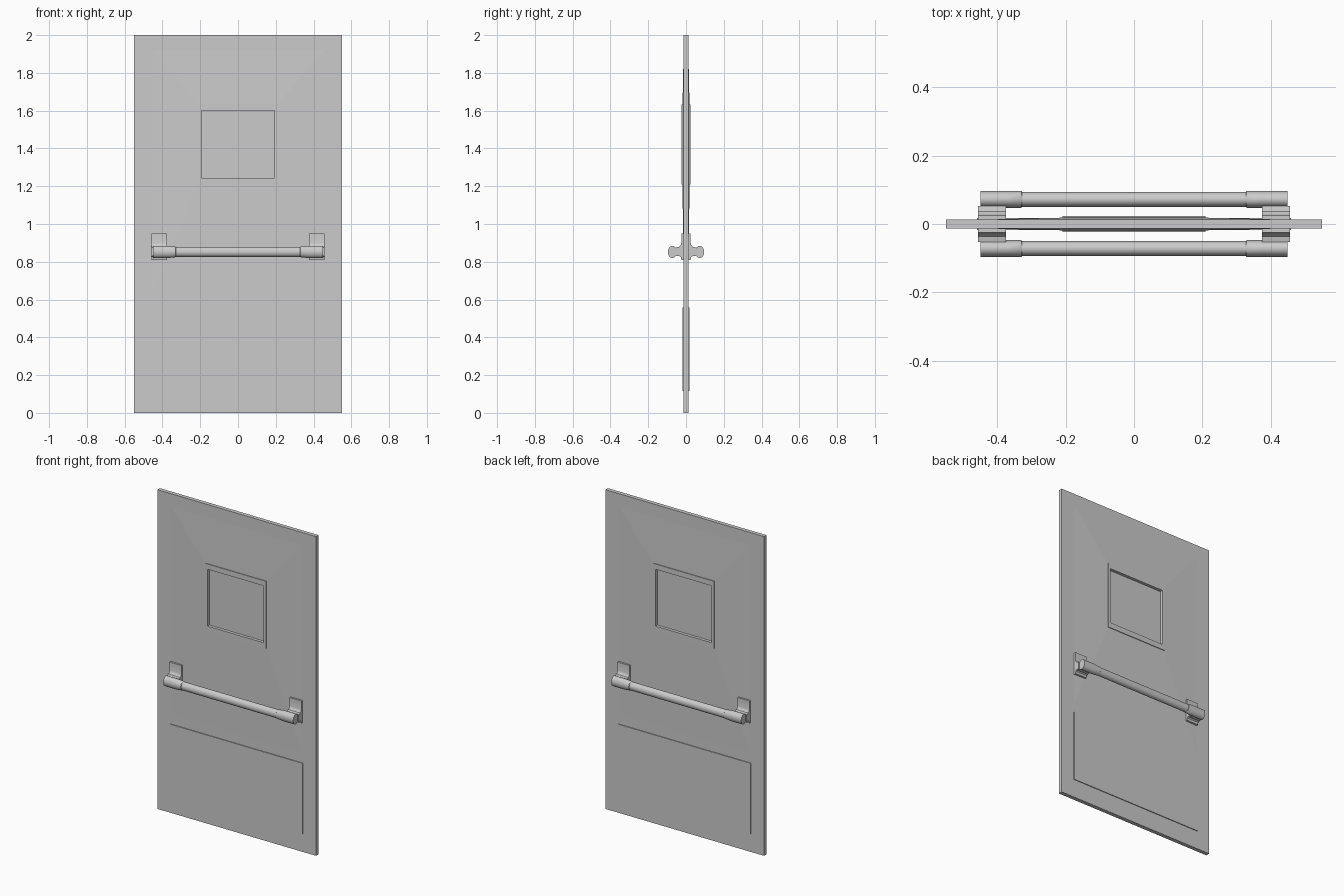
import bpy, bmesh, math

if "Cube" in bpy.data.objects:
    bpy.data.objects.remove(bpy.data.objects["Cube"])


def finish(name, bm, angle=None):
    bmesh.ops.recalc_face_normals(bm, faces=bm.faces)
    mesh = bpy.data.meshes.new(name)
    bm.to_mesh(mesh)
    bm.free()
    obj = bpy.data.objects.new(name, mesh)
    bpy.context.collection.objects.link(obj)
    if angle:
        bpy.context.view_layer.objects.active = obj
        obj.select_set(True)
        bpy.ops.object.shade_smooth_by_angle(angle=math.radians(angle))
        obj.select_set(False)
    return obj


def skin(bm, loops, cap_start=True, cap_end=True):
    rings = [[bm.verts.new(p) for p in loop] for loop in loops]
    for a, b in zip(rings, rings[1:]):
        n = len(a)
        for i in range(n):
            bm.faces.new((a[i], a[(i + 1) % n], b[(i + 1) % n], b[i]))
    if cap_start:
        bm.faces.new(rings[0])
    if cap_end:
        bm.faces.new(rings[-1])


def rect(x, z0, z1, y):
    return [(-x, y, z0), (x, y, z0), (x, y, z1), (-x, y, z1)]


# Door leaf: nested rectangles from the pane out to the rim, on both faces
# (half width, bottom, top, depth)
steps = [
    (0.194, 1.244, 1.60, 0.004),    # window pane
    (0.194, 1.244, 1.60, 0.023),    # window reveal
    (0.21, 1.21, 1.633, 0.023),     # window frame face
    (0.21, 1.21, 1.633, 0.0185),    # window frame edge
    (0.455, 0.62, 1.92, 0.0125),    # shallow raised field
    (0.55, 0.0, 2.0, 0.0125),       # leaf rim
]
bm = bmesh.new()
front = [rect(x, a, b, -y) for x, a, b, y in steps]
back = [rect(x, a, b, y) for x, a, b, y in reversed(steps)]
skin(bm, front + back)
finish("door_leaf", bm)

# Bar sections along x: (x, y radius, z radius)
bar = [(0.45, 0.0245, 0.032), (0.37, 0.0245, 0.032), (0.33, 0.0245, 0.0275),
       (0.328, 0.022, 0.026)]
bar = bar + [(-x, a, b) for x, a, b in reversed(bar)]

# Bracket side profile: (distance from door centre, height)
bracket = [(0.0, 0.95), (0.025, 0.95), (0.025, 0.90), (0.028, 0.888),
           (0.036, 0.879), (0.052, 0.876), (0.052, 0.83), (0.034, 0.83),
           (0.027, 0.824), (0.025, 0.81), (0.0, 0.81)]

for side, label in ((-1, "front"), (1, "back")):
    # Kick plate
    bm = bmesh.new()
    skin(bm, [rect(0.46, 0.115, 0.557, side * 0.010),
              rect(0.46, 0.115, 0.557, side * 0.0175)])
    finish("kick_plate_" + label, bm)

    # Push bar with thicker end sleeves
    bm = bmesh.new()
    n = 32
    skin(bm, [[(x, side * 0.072 + ry * math.cos(2 * math.pi * i / n),
                0.852 + rz * math.sin(2 * math.pi * i / n)) for i in range(n)]
              for x, ry, rz in bar])
    finish("push_bar_" + label, bm, 35)

    # Wall brackets at both ends
    for end, hand in ((-1, "left"), (1, "right")):
        bm = bmesh.new()
        skin(bm, [[(end * x, side * y, z) for y, z in bracket]
                  for x in (0.375, 0.457)])
        finish(f"bar_bracket_{label}_{hand}", bm, 35)
